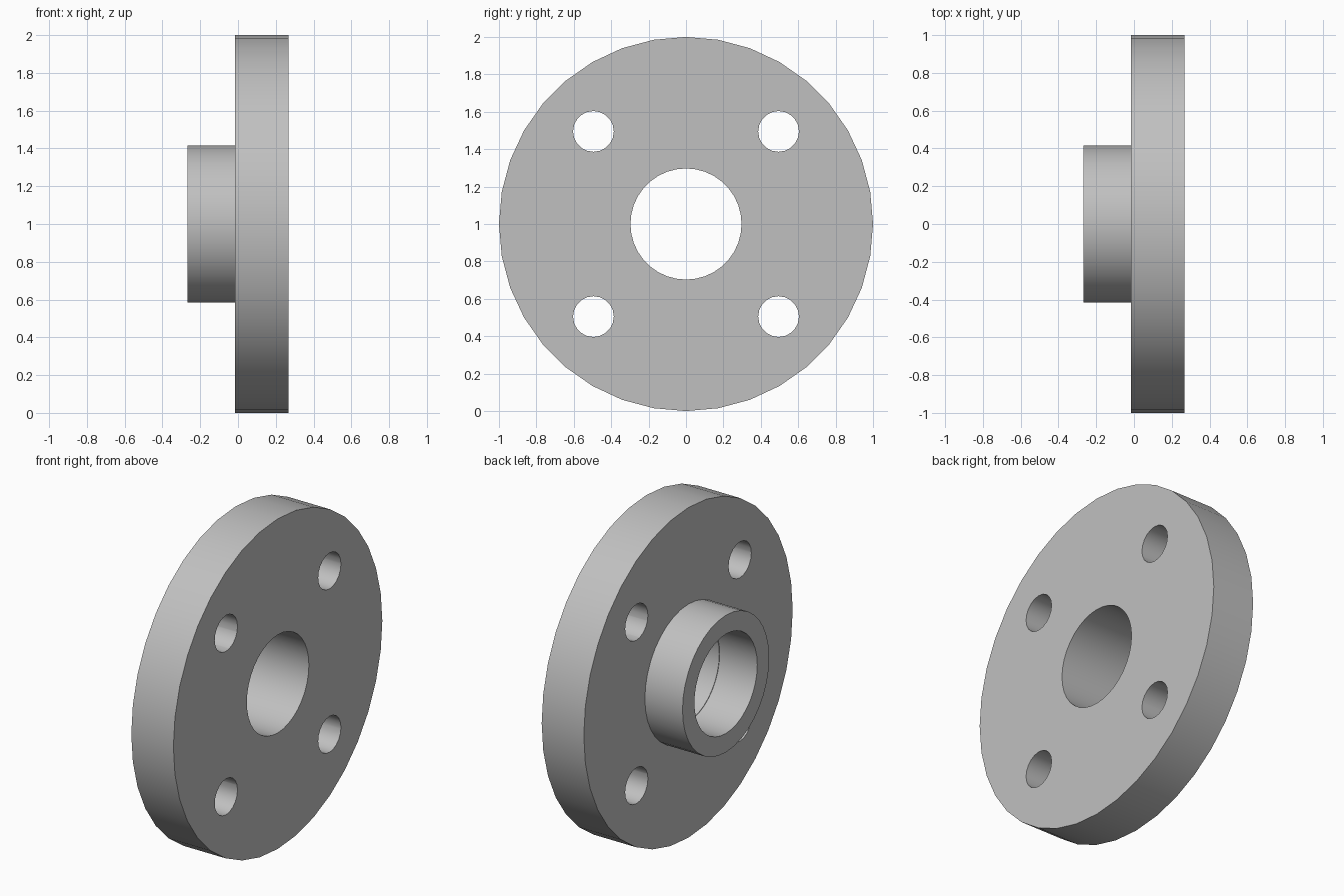
import bpy, bmesh, math
from mathutils import Matrix

if "Cube" in bpy.data.objects:
    bpy.data.objects.remove(bpy.data.objects["Cube"], do_unlink=True)

CENTRE_Z = 1.0
BACK, JOINT, FACE = -0.267, -0.015, 0.267   # positions along the x axis

steel = bpy.data.materials.new("plain_grey_steel")
steel.use_nodes = True
colour = (0.53, 0.53, 0.53, 1)
steel.diffuse_color = colour
steel.node_tree.nodes["Principled BSDF"].inputs["Base Color"].default_value = colour


def new_object(name, bm):
    bmesh.ops.recalc_face_normals(bm, faces=bm.faces)
    mesh = bpy.data.meshes.new(name)
    bm.to_mesh(mesh)
    bm.free()
    mesh.materials.append(steel)
    obj = bpy.data.objects.new(name, mesh)
    bpy.context.collection.objects.link(obj)
    return obj


def ring(name, x0, x1, inner, outer, segments=36):
    """Turn a rectangular section around the x axis."""
    bm = bmesh.new()
    section = [bm.verts.new((x, 0, CENTRE_Z + r))
               for x, r in ((x0, inner), (x1, inner), (x1, outer), (x0, outer))]
    edges = [bm.edges.new((section[i], section[(i + 1) % 4])) for i in range(4)]
    bmesh.ops.spin(bm, geom=section + edges, cent=(0, 0, CENTRE_Z), axis=(1, 0, 0),
                   angle=math.tau, steps=segments, use_merge=True)
    bmesh.ops.remove_doubles(bm, verts=bm.verts, dist=1e-4)
    return new_object(name, bm)


# Main disc and raised collar
plate = ring("flange_plate", JOINT, FACE, 0.297, 1.0)
hub = ring("flange_hub", BACK, JOINT + 0.01, 0.301, 0.415)

# Four bolt holes
bm = bmesh.new()
for sy in (-1, 1):
    for sz in (-1, 1):
        place = Matrix.Translation((0.125, 0.495 * sy, CENTRE_Z + 0.495 * sz))
        bmesh.ops.create_cone(bm, cap_ends=True, segments=20, radius1=0.109,
                              radius2=0.109, depth=0.6,
                              matrix=place @ Matrix.Rotation(math.pi / 2, 4, "Y"))
cutter = new_object("bolt_hole_cutter", bm)
cutter.hide_render = True
cut = plate.modifiers.new("bolt_holes", "BOOLEAN")
cut.operation, cut.solver, cut.object = "DIFFERENCE", "EXACT", cutter
bpy.context.view_layer.objects.active = plate
bpy.ops.object.modifier_apply(modifier=cut.name)
bpy.data.objects.remove(cutter, do_unlink=True)

# Smooth round walls with crisp rims
bpy.ops.object.select_all(action="DESELECT")
for obj in (plate, hub):
    obj.select_set(True)
bpy.ops.object.shade_smooth_by_angle(angle=math.radians(35))
